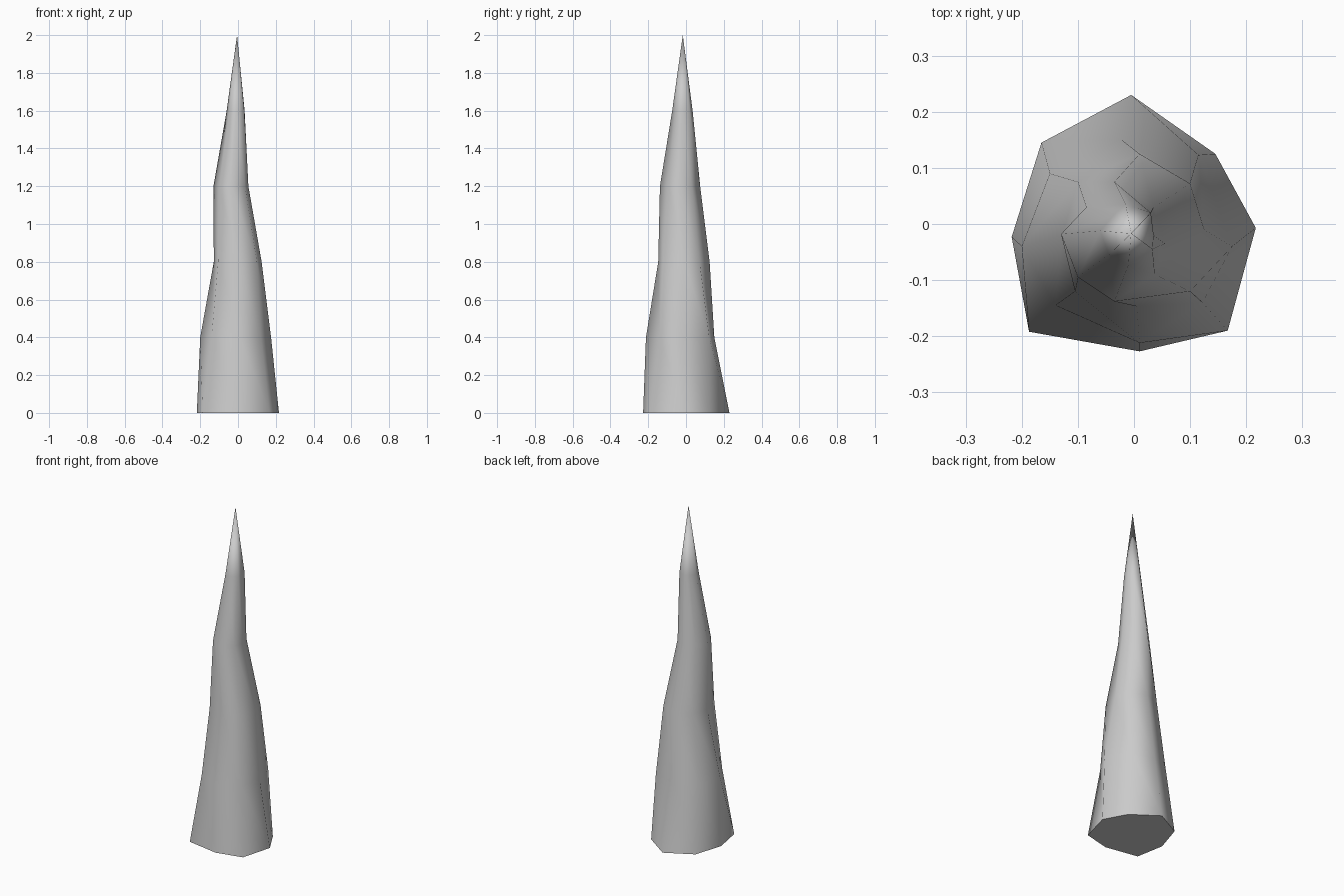
import bpy, bmesh, math

if "Cube" in bpy.data.objects:
    bpy.data.objects.remove(bpy.data.objects["Cube"])

# Irregular eight-sided cross-sections, counter-clockwise seen from below (N, NE, E, SE, S, SW, W, NW)
SECTIONS = [
    (0.0, [(-.005, .23), (.145, .125), (.217, -.007), (.167, -.19),
           (.01, -.227), (-.187, -.192), (-.218, -.023), (-.165, .145)]),
    (0.4, [(-.022, .15), (.115, .123), (.175, -.04), (.122, -.14),
           (.01, -.212), (-.14, -.145), (-.2, -.04), (-.15, .09)]),
    (0.8, [(.01, .125), (.1, .072), (.125, -.01), (.1, -.12),
           (.005, -.147), (-.105, -.12), (-.128, -.02), (-.1, .075)]),
    (1.2, [(-.035, .075), (.035, .03), (.055, -.035), (.037, -.09),
           (-.035, -.138), (-.1, -.095), (-.13, -.018), (-.085, .03)]),
    (1.6, [(-.015, .035), (.03, .02), (.035, -.02), (.033, -.045),
           (-.01, -.073), (-.045, -.055), (-.06, -.012), (-.035, .017)]),
]
TIP = (-.005, -.017, 2.0)

# Loft the rock spike through its sections up to the tip
bm = bmesh.new()
rings = [[bm.verts.new((x, y, z)) for x, y in pts] for z, pts in SECTIONS]
tip = bm.verts.new(TIP)
n = len(rings[0])
for low, high in zip(rings, rings[1:]):
    for i in range(n):
        j = (i + 1) % n
        bm.faces.new((low[i], low[j], high[j], high[i]))
for i in range(n):
    bm.faces.new((rings[-1][i], rings[-1][(i + 1) % n], tip))
bm.faces.new(rings[0])
bmesh.ops.recalc_face_normals(bm, faces=bm.faces)

mesh = bpy.data.meshes.new("rock_spike")
bm.to_mesh(mesh)
bm.free()
spike = bpy.data.objects.new("rock_spike", mesh)
bpy.context.collection.objects.link(spike)

# Smooth sides, crisp base edge
bpy.context.view_layer.objects.active = spike
spike.select_set(True)
bpy.ops.object.shade_smooth_by_angle(angle=math.radians(65))
